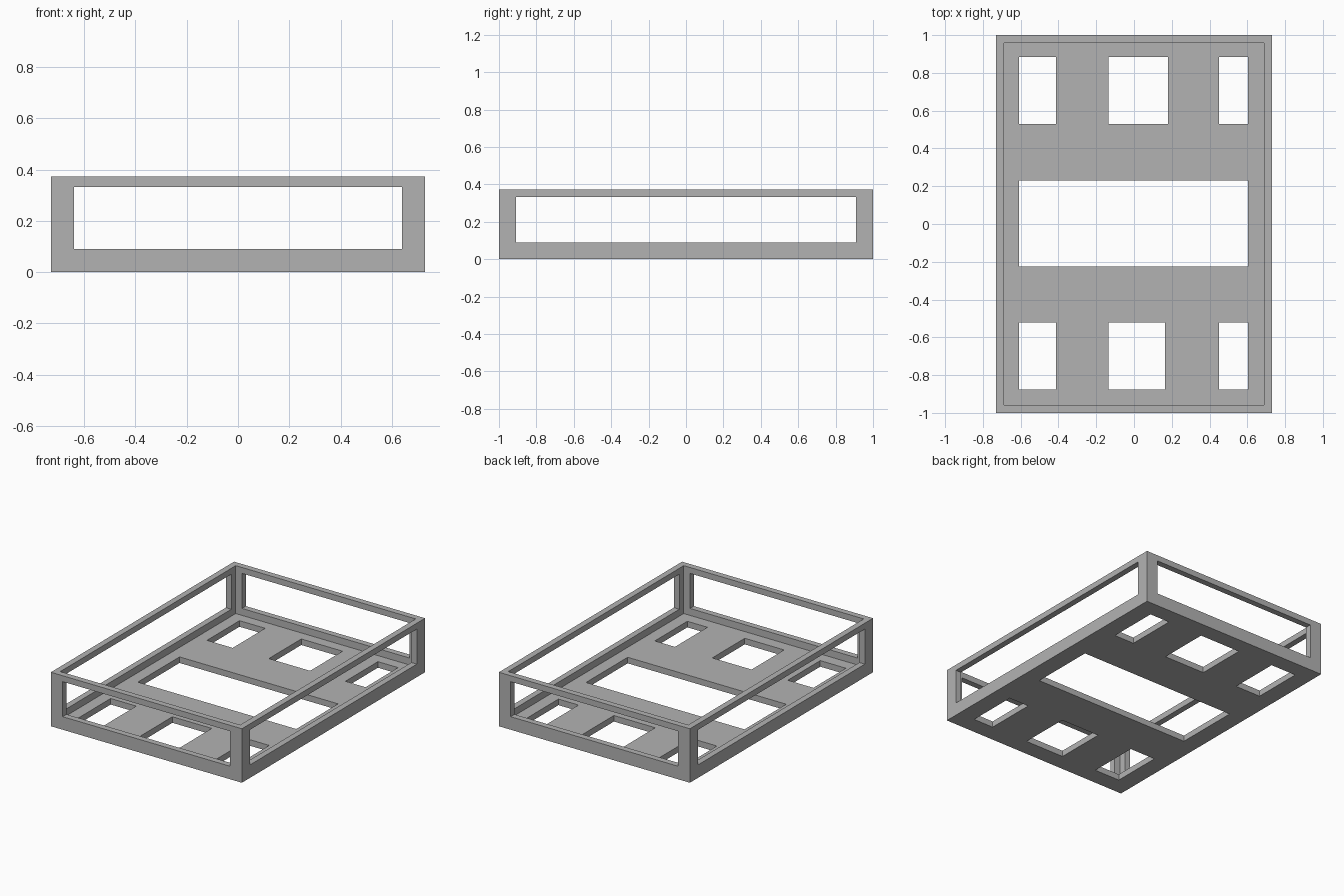
import bpy
import bmesh
from mathutils import Vector

if "Cube" in bpy.data.objects:
    bpy.data.objects.remove(bpy.data.objects["Cube"], do_unlink=True)

grey = bpy.data.materials.new("plain grey")
grey.use_nodes = True
colour = (0.45, 0.45, 0.45, 1)
grey.diffuse_color = colour
grey.node_tree.nodes["Principled BSDF"].inputs["Base Color"].default_value = colour


def box(name, x, y, z):
    """Box spanning the given (low, high) ranges."""
    mesh = bpy.data.meshes.new(name)
    bm = bmesh.new()
    bmesh.ops.create_cube(bm, size=1)
    size = Vector(r[1] - r[0] for r in (x, y, z))
    centre = Vector((r[1] + r[0]) / 2 for r in (x, y, z))
    bmesh.ops.scale(bm, vec=size, verts=bm.verts)
    bmesh.ops.translate(bm, vec=centre, verts=bm.verts)
    bm.to_mesh(mesh)
    bm.free()
    mesh.materials.append(grey)
    obj = bpy.data.objects.new(name, mesh)
    bpy.context.collection.objects.link(obj)
    return obj


def cut(target, x, y, z):
    """Subtract a box and discard the cutter."""
    cutter = box("cutter", x, y, z)
    cutter.hide_render = True
    mod = target.modifiers.new("cut", "BOOLEAN")
    mod.operation = "DIFFERENCE"
    mod.solver = "EXACT"
    mod.object = cutter
    bpy.context.view_layer.objects.active = target
    bpy.ops.object.modifier_apply(modifier=mod.name)
    bpy.data.objects.remove(cutter, do_unlink=True)


HALF_X, HALF_Y, HEIGHT = 0.73, 1.0, 0.373
WALL, FLOOR = 0.042, 0.042
through = (-0.1, 0.2)

# Open tray
tray = box("open_tray_frame", (-HALF_X, HALF_X), (-HALF_Y, HALF_Y), (0, HEIGHT))
cut(tray, (-HALF_X + WALL, HALF_X - WALL), (-HALF_Y + WALL, HALF_Y - WALL), (FLOOR, 1))

# Windows through the end walls and the side walls
cut(tray, (-0.64, 0.64), (-2, 2), (0.09, 0.332))
cut(tray, (-2, 2), (-0.91, 0.91), (0.09, 0.332))

# Central floor opening
cut(tray, (-0.608, 0.604), (-0.226, 0.23), through)

# Rows of three floor openings at the front and back
for y, middle_right in (((-0.877, -0.522), 0.165), ((0.53, 0.885), 0.18)):
    for x in ((-0.608, -0.412), (-0.136, middle_right), (0.45, 0.604)):
        cut(tray, x, y, through)
